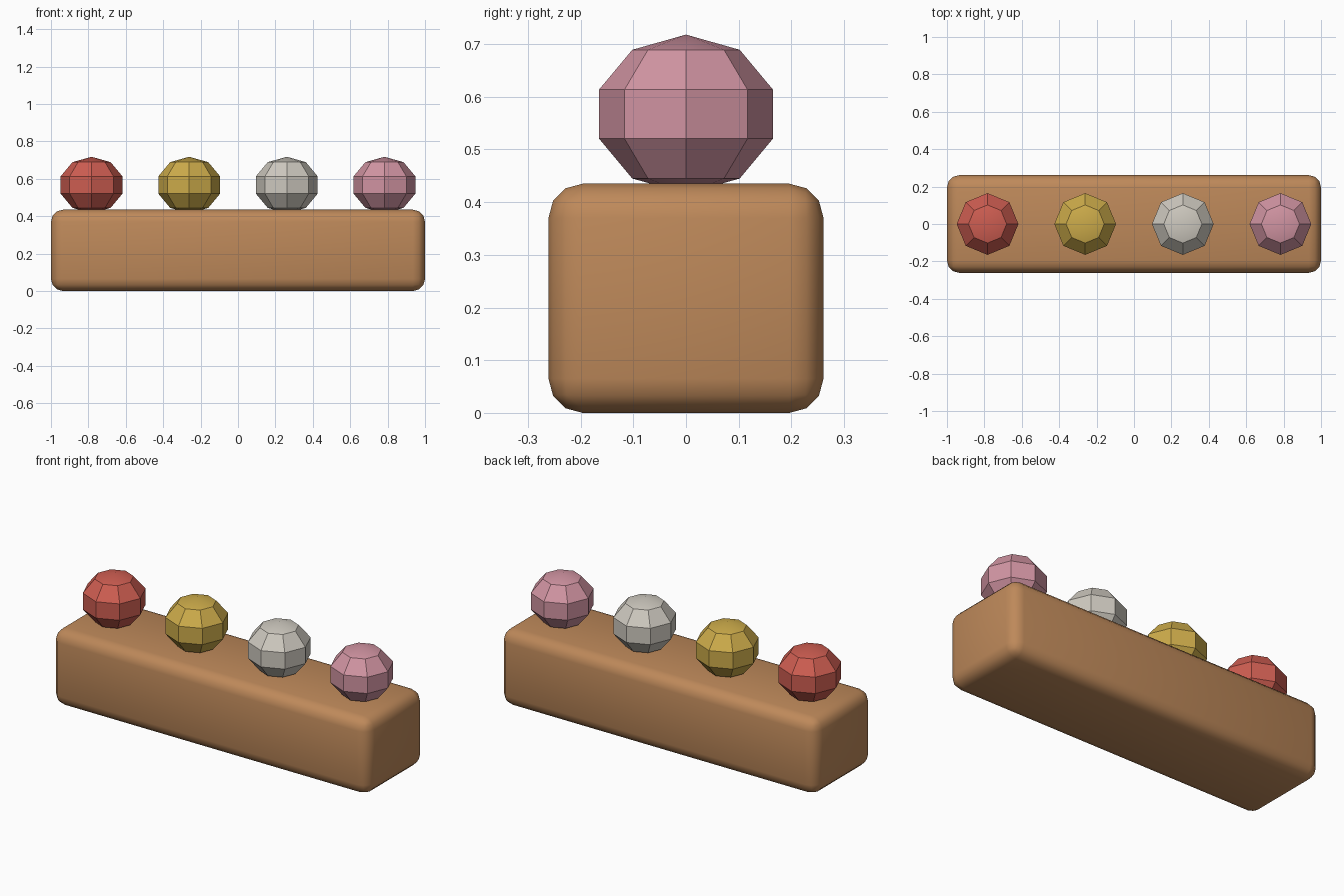
import bpy
import math

cube = bpy.data.objects.get("Cube")
if cube:
    bpy.data.objects.remove(cube, do_unlink=True)


def material(name, rgb):
    """Flat material from 0-255 display values, stored as linear."""
    lin = [((c / 255 + 0.055) / 1.055) ** 2.4 for c in rgb]
    mat = bpy.data.materials.new(name)
    mat.use_nodes = True
    mat.diffuse_color = (*lin, 1)
    bsdf = mat.node_tree.nodes["Principled BSDF"]
    bsdf.inputs["Base Color"].default_value = (*lin, 1)
    bsdf.inputs["Roughness"].default_value = 0.7
    return mat


def finish(name, mat):
    obj = bpy.context.object
    obj.name = obj.data.name = name
    obj.data.materials.append(mat)
    return obj


# Wooden block with rounded edges
LENGTH, DEPTH, HEIGHT = 2.0, 0.522, 0.435
bpy.ops.mesh.primitive_cube_add(size=1, location=(0, 0, HEIGHT / 2))
block = finish("wooden_block", material("wood brown", (190, 137, 90)))
block.scale = (LENGTH, DEPTH, HEIGHT)
bpy.ops.object.transform_apply(location=False, rotation=False, scale=True)
bevel = block.modifiers.new("rounded_edges", 'BEVEL')
bevel.width = 0.065
bevel.segments = 3
bpy.ops.object.modifier_apply(modifier=bevel.name)
bpy.ops.object.shade_smooth_by_angle(angle=math.radians(30))

# Row of slightly flattened low-poly balls, sunk a little into the block
BALLS = [
    ("red", (205, 93, 81)),
    ("yellow", (204, 171, 74)),
    ("white", (206, 201, 191)),
    ("pink", (209, 148, 162)),
]
SPACING, RADIUS, FLATTEN = 0.522, 0.1735, 0.87
for i, (colour, rgb) in enumerate(BALLS):
    x = (i - 1.5) * SPACING
    bpy.ops.mesh.primitive_uv_sphere_add(
        segments=8, ring_count=5, radius=RADIUS, location=(x, 0, 0.567))
    ball = finish(colour + "_ball", material(colour, rgb))
    ball.scale.z = FLATTEN
    bpy.ops.object.transform_apply(location=False, rotation=False, scale=True)
    bpy.ops.object.shade_smooth_by_angle(angle=math.radians(30))
